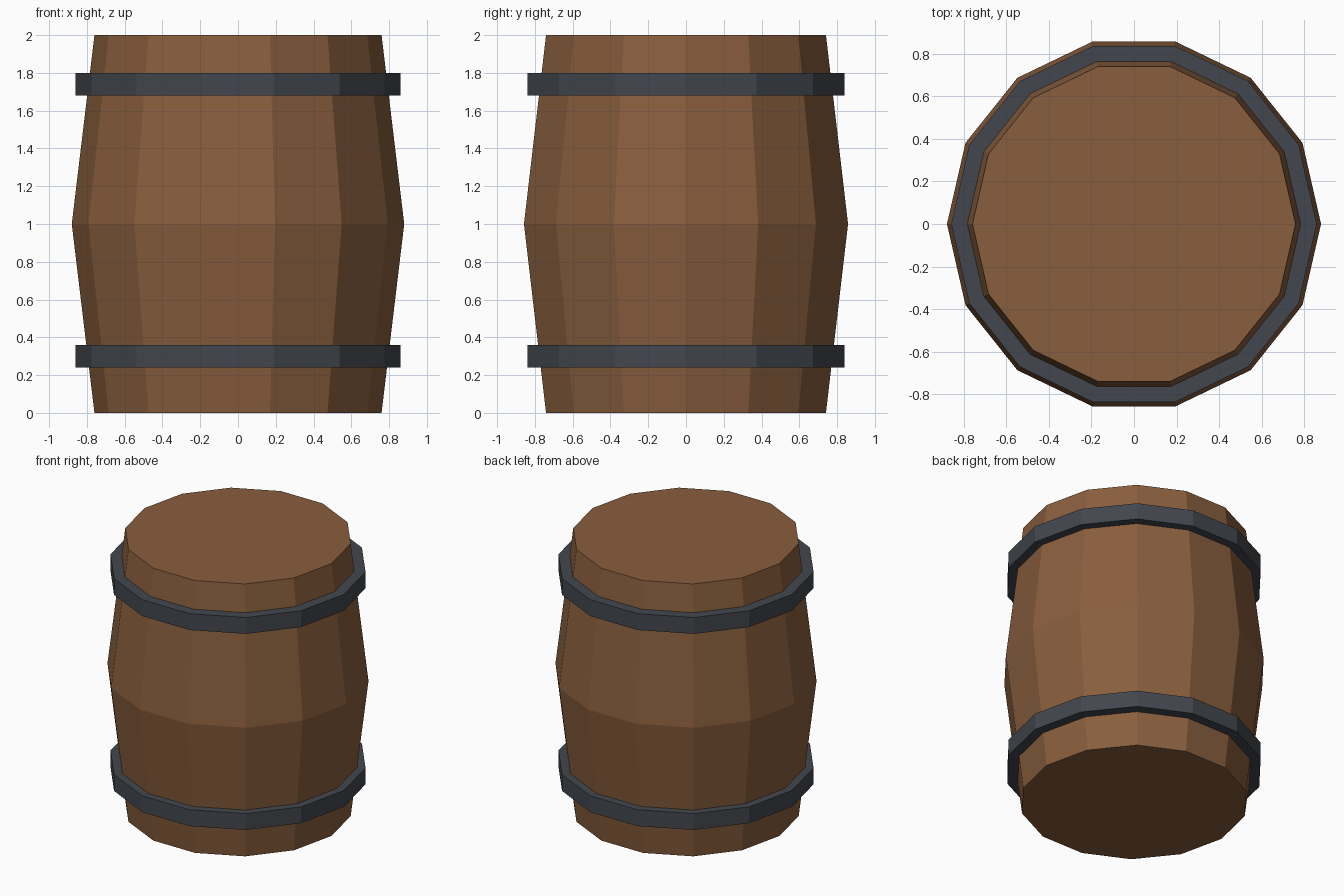
import bpy
import bmesh
from math import cos, sin, tau

if "Cube" in bpy.data.objects:
    bpy.data.objects.remove(bpy.data.objects["Cube"])

SIDES = 14


def material(name, color):
    mat = bpy.data.materials.new(name)
    mat.diffuse_color = color
    mat.use_nodes = True
    mat.node_tree.nodes["Principled BSDF"].inputs["Base Color"].default_value = mat.diffuse_color
    return mat


def lathe(name, profile, mat):
    """Closed flat-shaded solid from (radius, z) rings, listed bottom to top."""
    bm = bmesh.new()
    rings = [[bm.verts.new((r * cos(tau * i / SIDES), r * sin(tau * i / SIDES), z))
              for i in range(SIDES)] for r, z in profile]
    for low, high in zip(rings, rings[1:]):
        for i in range(SIDES):
            j = (i + 1) % SIDES
            bm.faces.new((low[i], low[j], high[j], high[i]))
    bm.faces.new(rings[0][::-1])
    bm.faces.new(rings[-1])
    mesh = bpy.data.meshes.new(name)
    bm.to_mesh(mesh)
    bm.free()
    mesh.materials.append(mat)
    obj = bpy.data.objects.new(name, mesh)
    bpy.context.collection.objects.link(obj)
    return obj


wood = material("wood", (0.25, 0.112, 0.047, 1))
iron = material("iron", (0.055, 0.062, 0.074, 1))

# Bulging wooden body
lathe("barrel_body", [(0.76, 0), (0.88, 1), (0.76, 2)], wood)

# Iron hoops near the bottom and top
for name, z in (("lower_hoop", 0.30), ("upper_hoop", 1.74)):
    lathe(name, [(0.86, z - 0.06), (0.86, z + 0.06)], iron)
